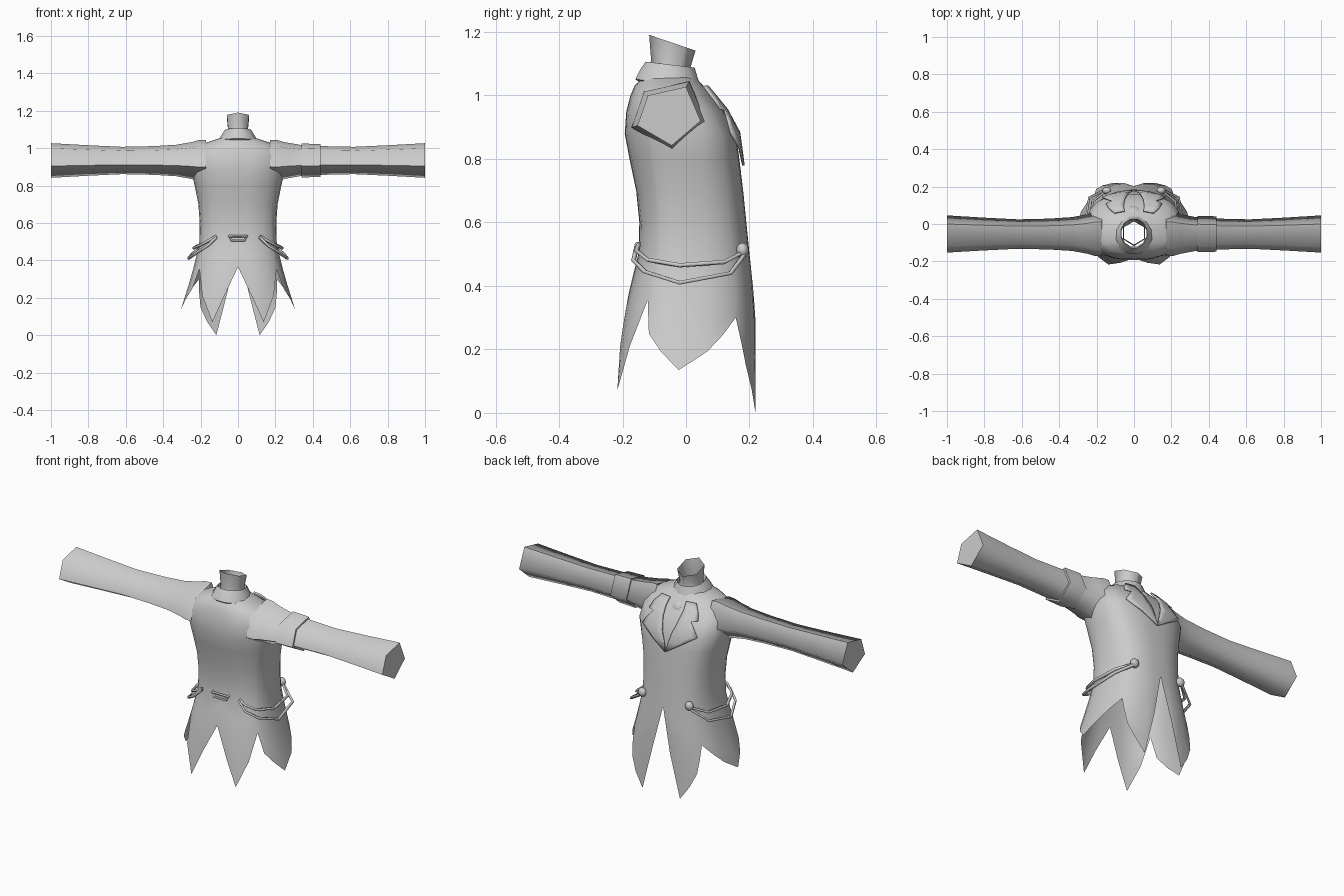
import bpy, bmesh, math
from mathutils import Vector

if "Cube" in bpy.data.objects:
    bpy.data.objects.remove(bpy.data.objects["Cube"])

GREY = bpy.data.materials.new("light_grey")
GREY.diffuse_color = (0.6, 0.6, 0.6, 1)
GREY.use_nodes = True
GREY.node_tree.nodes["Principled BSDF"].inputs["Base Color"].default_value = GREY.diffuse_color


def finish(obj, angle=50):
    obj.data.materials.append(GREY)
    bpy.ops.object.select_all(action='DESELECT')
    obj.select_set(True)
    bpy.context.view_layer.objects.active = obj
    if obj.type == 'MESH':
        bpy.ops.object.shade_smooth_by_angle(angle=math.radians(angle))
    return obj


def loft(name, rows, closed=True, cap_end=False, angle=50):
    """Skin a list of equally long point rows."""
    bm = bmesh.new()
    grid = [[bm.verts.new(p) for p in row] for row in rows]
    n = len(rows[0])
    for a, b in zip(grid, grid[1:]):
        for i in range(n if closed else n - 1):
            j = (i + 1) % n
            bm.faces.new((a[i], a[j], b[j], b[i]))
    if cap_end:
        bm.faces.new(grid[-1])
    bmesh.ops.recalc_face_normals(bm, faces=bm.faces)
    me = bpy.data.meshes.new(name)
    bm.to_mesh(me)
    bm.free()
    obj = bpy.data.objects.new(name, me)
    bpy.context.collection.objects.link(obj)
    return finish(obj, angle)


def lerp_table(table, k):
    if k <= table[0][0]:
        return table[0][1:]
    for a, b in zip(table, table[1:]):
        if k <= b[0]:
            f = (k - a[0]) / (b[0] - a[0])
            return tuple(p + (q - p) * f for p, q in zip(a[1:], b[1:]))
    return table[-1][1:]


# Coat profile: height, half width, chest y, back y, centre y
PROFILE = [(0, .345, .224, -.232, 0), (.14, .305, .222, -.22, 0),
           (.3, .255, .22, -.197, 0), (.4, .228, .212, -.175, 0),
           (.5, .207, .20, -.15, 0), (.6, .205, .19, -.147, 0),
           (.7, .212, .18, -.157, 0), (.8, .232, .168, -.178, 0),
           (.88, .25, .157, -.193, 0), (.95, .245, .12, -.188, -.03),
           (1.0, .225, .08, -.175, -.045), (1.03, .17, .055, -.162, -.055),
           (1.06, .08, .025, -.135, -.055)]
POWER = 2.6


def surface(deg, z):
    rx, yf, yb, yc = lerp_table(PROFILE, z)
    t = math.radians(deg)
    e = 2 / POWER if z < .98 else .9
    s, c = math.sin(t), math.cos(t)
    y = yc + (yf - yc if c > 0 else yc - yb) * math.copysign(abs(c) ** e, c)
    return Vector((rx * math.copysign(abs(s) ** e, s), y, z))


def chest_y(x, z):
    rx, yf, yb, yc = lerp_table(PROFILE, z)
    return yc + (yf - yc) * max(0, 1 - abs(x / rx) ** POWER) ** (1 / POWER)


# Coat body with pointed tails; hem height by angle from chest centre
HEM = [(0, .48), (14, 0), (36, .15), (50, .30), (93, .135),
       (119, .25), (125, .355), (161, .07), (180, .365)]
half = [0, 7, 14, 25, 36, 43, 50, 64, 78, 93, 106, 119, 125, 143, 161, 170, 180]
angles = half + [-a for a in half[-2:0:-1]]
body = [[surface(a, p[0]) for a in angles] for p in reversed(PROFILE) if p[0] >= .5]
for k in range(1, 6):
    body.append([surface(a, .5 + (lerp_table(HEM, abs(a))[0] - .5) * k / 5)
                 for a in angles])
loft("coat_body", body, angle=60)

# Sleeves with five-sided cuffs
CUFF = [(0, 1.027), (.046, .92), (-.045, .842), (-.153, .905), (-.12, 1.0)]
MID = (-.055, .935)


def sleeve_ring(x, s):
    return [(x, MID[0] + (y - MID[0]) * abs(s), MID[1] + (z - MID[1]) * s)
            for y, z in CUFF]


for side, label in ((1, "right"), (-1, "left")):
    rows = [sleeve_ring(side * x, s) for x, s in
            ((.17, 1.2), (.21, 1.18), (.25, 1.06), (.33, .91), (.45, .83),
             (.62, .79), (.8, .88), (1, 1))]
    loft("sleeve_" + label, rows, cap_end=True, angle=75)

# Armband on one sleeve
loft("armband", [sleeve_ring(x, s) for x, s in
                 ((.34, .88), (.34, .98), (.44, .95), (.44, .8))], angle=75)


# Neck and folded collar
def tilted_ring(n, rx, ry, cy, z, slope):
    pts = []
    for i in range(n):
        a = math.tau * (i + .5) / n + (math.pi / n if n == 6 else 0)
        x, y = rx * math.sin(a), ry * math.cos(a)
        pts.append((x, cy + y, z + slope * y))
    return pts


loft("neck", [tilted_ring(6, .066, .07, -.048, 1.06, -.1),
              tilted_ring(6, .061, .062, -.048, 1.10, -.2),
              tilted_ring(6, .068, .073, -.043, 1.166, -.34)], angle=75)
loft("collar", [tilted_ring(12, .068, .072, -.05, 1.07, -.1),
                tilted_ring(12, .072, .080, -.05, 1.097, -.12),
                tilted_ring(12, .088, .092, -.053, 1.072, -.15),
                tilted_ring(12, .108, .108, -.055, 1.036, -.15),
                tilted_ring(12, .10, .10, -.055, 1.03, -.15)], angle=35)

# Lapels: thin plates hugging the chest (height, inner x, outer x)
LAPEL = [(1.025, .05, .105), (.99, .055, .135), (.955, .05, .15), (.95, .05, .115),
         (.92, .043, .14), (.88, .03, .17), (.83, .015, .09), (.775, 0, .004)]
for side, label in ((1, "right"), (-1, "left")):
    rows = []
    for z, x0, x1 in LAPEL:
        row = []
        for k in range(5):
            x = x0 + (x1 - x0) * k / 4
            row.append((side * x, chest_y(x, z) + .010, z + .004))
        rows.append(row)
    lapel = loft("lapel_" + label, rows, closed=False)
    mod = lapel.modifiers.new("thickness", 'SOLIDIFY')
    mod.thickness = .008
    mod.offset = 0


def ball(name, loc, scale, rot=0):
    bpy.ops.mesh.primitive_uv_sphere_add(segments=10, ring_count=6, radius=1,
                                         location=loc, rotation=(rot, 0, 0))
    obj = bpy.context.object
    obj.name = name
    obj.scale = scale
    return finish(obj)


def cord(name, pts, radius=.008):
    cu = bpy.data.curves.new(name, 'CURVE')
    cu.dimensions = '3D'
    cu.bevel_depth = radius
    cu.bevel_resolution = 0
    cu.use_fill_caps = True
    sp = cu.splines.new('POLY')
    sp.points.add(len(pts) - 1)
    for p, q in zip(sp.points, pts):
        p.co = (*q, 1)
    obj = bpy.data.objects.new(name, cu)
    bpy.context.collection.objects.link(obj)
    return finish(obj)


# Brooch at the throat
ball("brooch", (0, .07, .995), (.034, .034, .018), math.radians(-50))
ball("brooch_drop", (0, .10, .955), (.015, .012, .022), math.radians(30))

# Hip buttons and doubled cords around each side
UPPER = [(.115, -.15, .53), (.15, -.155, .51), (.2, -.12, .482), (.238, -.02, .465),
         (.222, .12, .475), (.15, .178, .505)]
LOWER = [(.115, -.155, .525), (.16, -.165, .48), (.215, -.13, .445), (.265, -.02, .41),
         (.24, .14, .44), (.15, .185, .50)]
for side, label in ((1, "right"), (-1, "left")):
    ball("hip_button_" + label, (side * .145, .178, .512), (.024, .02, .024))
    for kind, path in (("upper", UPPER), ("lower", LOWER)):
        cord(f"{kind}_cord_{label}", [(side * x, y, z) for x, y, z in path])

# Small loop at the middle of the back
for z, w, label in ((.53, .047, "upper"), (.507, .035, "lower")):
    cord("back_loop_" + label, [(-.047, -.148, .532), (-w, -.158, z), (w, -.158, z),
                                (.047, -.148, .532)], .007)
